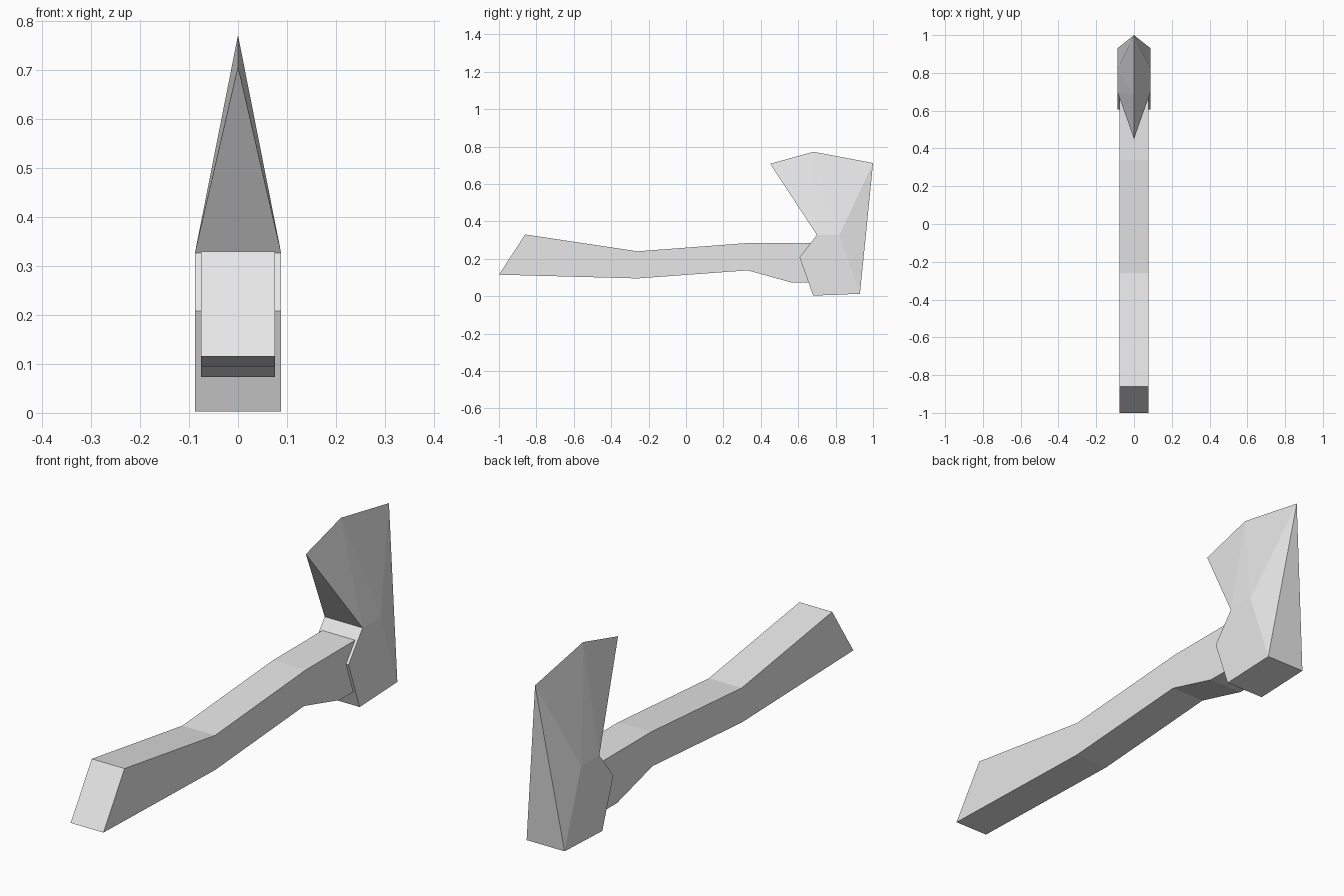
import bpy
import bmesh

cube = bpy.data.objects.get("Cube")
if cube:
    bpy.data.objects.remove(cube, do_unlink=True)

grey = bpy.data.materials.new("plain_grey")
grey.use_nodes = True
grey.diffuse_color = (0.8, 0.8, 0.8, 1)
grey.node_tree.nodes["Principled BSDF"].inputs["Base Color"].default_value = grey.diffuse_color


def finish(name, bm):
    bmesh.ops.recalc_face_normals(bm, faces=bm.faces)
    mesh = bpy.data.meshes.new(name)
    bm.to_mesh(mesh)
    bm.free()
    mesh.materials.append(grey)
    bpy.context.collection.objects.link(bpy.data.objects.new(name, mesh))


def row(bm, x, profile):
    return [bm.verts.new((x, y, z)) for y, z in profile]


def bridge(bm, a, b):
    for p, q, r, s in zip(a, a[1:], b[1:], b):
        bm.faces.new((p, q, r, s))


# Handle: bent side profile extruded across the width
handle_profile = [(-1, 0.115), (-0.26, 0.095), (0.33, 0.138), (0.565, 0.073), (0.8, 0.073),
                  (0.8, 0.285), (0.34, 0.285), (-0.26, 0.24), (-0.86, 0.33)]
bm = bmesh.new()
sides = [row(bm, x, handle_profile) for x in (-0.076, 0.076)]
for side in sides:
    bm.faces.new(side)
bridge(bm, *[s + s[:1] for s in sides])
finish("handle", bm)

# Axe head: block with a notched front, tapering up to a centre cutting edge
block_profile = [(0.82, 0.327), (0.7, 0.327), (0.607, 0.208), (0.68, 0.003), (0.93, 0.013)]
edge_profile = [(0.45, 0.708), (0.682, 0.772), (1.0, 0.712)]
bm = bmesh.new()
tip, crown, rear = row(bm, 0, edge_profile)
sides = [row(bm, x, block_profile) for x in (-0.088, 0.088)]
for side in sides:
    waist_back, waist_front, heel = side[0], side[1], side[-1]
    bm.faces.new(side)
    bm.faces.new((waist_front, waist_back, crown))
    bm.faces.new((waist_front, crown, tip))
    bm.faces.new((waist_back, rear, crown))
    bm.faces.new((waist_back, heel, rear))
left, right = sides
bridge(bm, left[1:], right[1:])
bm.faces.new((left[1], right[1], tip))
bm.faces.new((left[-1], right[-1], rear))
finish("axe_head", bm)
